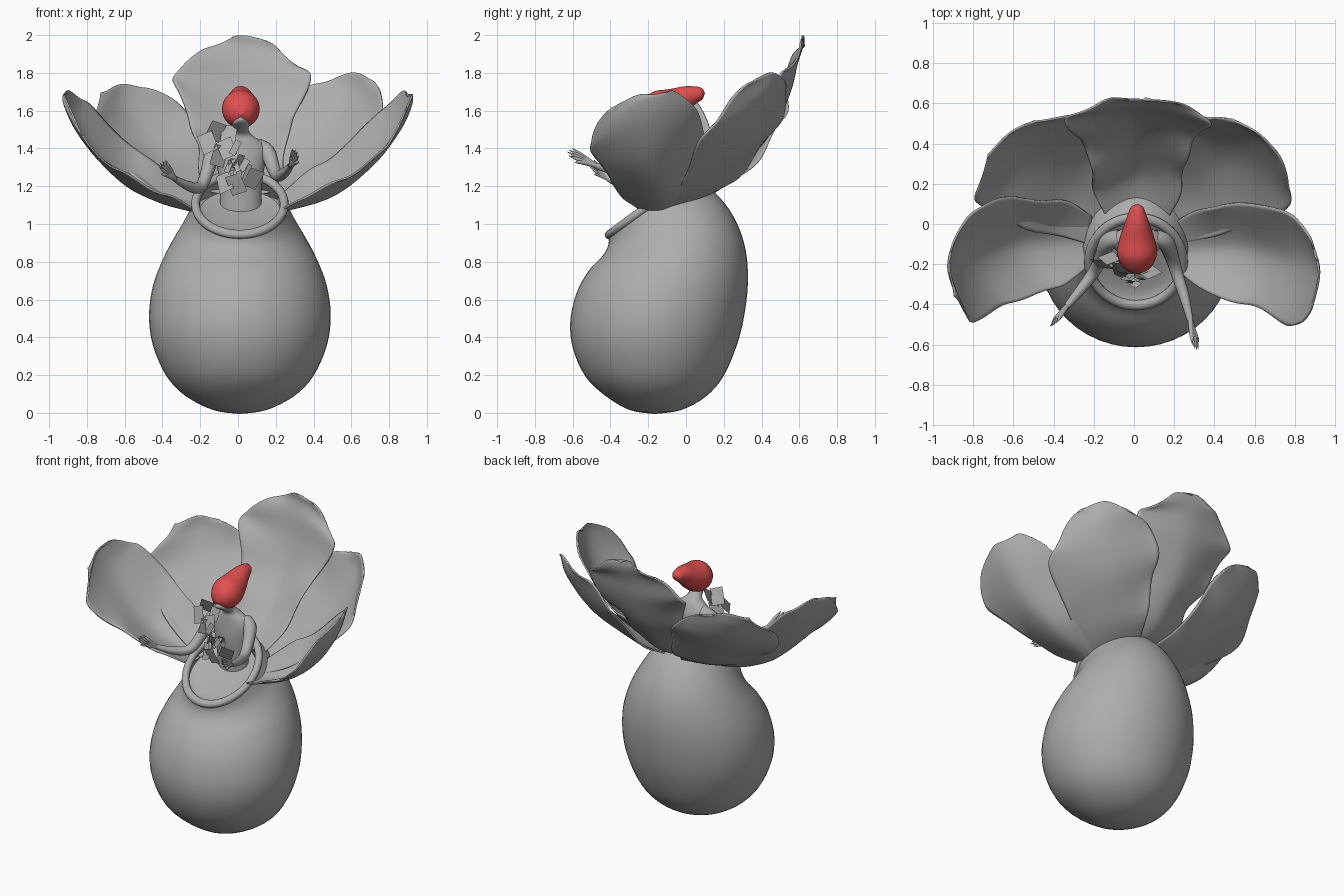
import bpy, bmesh, math, random
from mathutils import Vector, Euler

cube = bpy.data.objects.get("Cube")
if cube:
    bpy.data.objects.remove(cube, do_unlink=True)
random.seed(4)


def material(name, colour):
    mat = bpy.data.materials.new(name)
    mat.use_nodes = True
    mat.diffuse_color = colour
    shader = next(n for n in mat.node_tree.nodes if n.type == "BSDF_PRINCIPLED")
    shader.inputs["Base Color"].default_value = colour
    return mat


GREY = material("clay grey", (.42, .42, .42, 1))
RED = material("bud red", (.76, .08, .08, 1))


def spline(points, steps):
    """Smooth curve through points with any number of components."""
    pts = [Vector(p) for p in points]
    out = []
    for i in range(len(pts) - 1):
        a, b, c = pts[max(i - 1, 0)], pts[i], pts[i + 1]
        d = pts[min(i + 2, len(pts) - 1)]
        for k in range(steps):
            t = k / steps
            out.append(b + (c - a) * (t / 2)
                       + (a * 2 - b * 5 + c * 4 - d) * (t * t / 2)
                       + (b * 3 - a - c * 3 + d) * (t ** 3 / 2))
    return out + [pts[-1]]


def skin(name, rows, mat, wrap=True, thickness=0):
    """Mesh a grid of points, optionally closed around and thickened."""
    bm = bmesh.new()
    grid = [[bm.verts.new(p) for p in row] for row in rows]
    count = len(rows[0])
    for low, high in zip(grid, grid[1:]):
        for j in range(count if wrap else count - 1):
            k = (j + 1) % count
            bm.faces.new((low[j], low[k], high[k], high[j]))
    bmesh.ops.remove_doubles(bm, verts=bm.verts, dist=.0002)
    bmesh.ops.recalc_face_normals(bm, faces=bm.faces)
    for face in bm.faces:
        face.smooth = True
    mesh = bpy.data.meshes.new(name)
    bm.to_mesh(mesh)
    bm.free()
    mesh.materials.append(mat)
    obj = bpy.data.objects.new(name, mesh)
    bpy.context.collection.objects.link(obj)
    if thickness:
        mod = obj.modifiers.new("thickness", "SOLIDIFY")
        mod.thickness = thickness
        mod.offset = 0


def ring(centre, u, v, sides):
    angles = [math.tau * k / sides for k in range(sides)]
    return [centre + u * math.cos(a) + v * math.sin(a) for a in angles]


def tube(name, points, mat, sides=12, steps=5):
    """Round limb through (x, y, z, radius) points."""
    path = spline(points, steps)
    rows = []
    for i, p in enumerate(path):
        t = path[min(i + 1, len(path) - 1)].xyz - path[max(i - 1, 0)].xyz
        u = t.cross(Vector((.3, .1, 1))).normalized()
        v = t.cross(u).normalized()
        r = max(p.w, 0)
        rows.append(ring(p.xyz, u * r, v * r, sides))
    skin(name, rows, mat)


def loft(name, sections, x, mat, sides=48, thickness=0):
    """Sections: half width, then front (y, z) and back (y, z) points."""
    rows = []
    for w, fy, fz, by, bz in spline(sections, 4):
        front, back = Vector((x, fy, fz)), Vector((x, by, bz))
        rows.append(ring((front + back) / 2, Vector((max(w, 0), 0, 0)),
                         (back - front) / 2, sides))
    skin(name, rows, mat, thickness=thickness)


# Leaning egg-shaped pot with an opening tilted forward
loft("pot_body", [
    (0, -.17, 0, -.17, 0), (.14, -.30, .022, -.03, .02),
    (.285, -.43, .1, .1, .09), (.385, -.53, .2, .195, .2),
    (.455, -.592, .34, .27, .38), (.475, -.607, .48, .308, .55),
    (.455, -.575, .63, .322, .71), (.405, -.51, .75, .31, .86),
    (.345, -.435, .83, .265, 1), (.285, -.405, .89, .18, 1.13),
    (.235, -.405, .945, .03, 1.265)], .01, GREY, thickness=.012)

bpy.ops.mesh.primitive_torus_add(
    major_segments=56, minor_segments=12, major_radius=.235, minor_radius=.023,
    location=(.01, -.187, 1.105), rotation=(.634, 0, 0))
rim = bpy.context.object
rim.name = "pot_rim"
rim.scale.y = 1.15
rim.data.materials.append(GREY)
bpy.ops.object.shade_smooth()

# Shallow floor inside the opening
loft("pot_inner_floor", [(.215, -.39, .95, .02, 1.18), (.15, -.33, .96, -.04, 1.13),
                         (0, -.18, 1.04, -.18, 1.04)], .01, GREY)


# Petals: each row holds one edge, the middle and the other edge
def petal(name, rows, side=1, stretch=1, phase=0, shift=0):
    grid = []
    for i, row in enumerate(spline(rows, 6)):
        line = spline([row[0:3], row[3:6], row[6:9]], 10)
        for j, p in enumerate(line):
            edge = abs(j / 10 - 1)
            fade = min(1, i / 8)
            wave = math.sin(i * .55 + j * .2 + phase) * (.3 + edge ** 2) * fade
            p += Vector((.006, -.007, .011)) * wave
            p.x *= side
            p.y += shift
            p.z = 1.1 + (p.z - 1.1) * stretch
        grid.append(line)
    skin(name, grid, GREY, wrap=False, thickness=.01)


back = [(.16, .04, 1.17, .06, 1.15), (.22, .17, 1.28, .24, 1.24),
        (.235, .29, 1.42, .36, 1.38), (.275, .41, 1.56, .48, 1.53),
        (.36, .49, 1.74, .55, 1.71), (.32, .54, 1.83, .59, 1.85),
        (.18, .61, 1.93, .615, 1.95), (.04, .62, 1.99, .62, 1.995)]
petal("back_petal", [(.018 - w, ey, ez, .018, my, mz, .018 + w, ey, ez)
                     for w, ey, ez, my, mz in back], phase=2)

middle = [(.04, .10, 1.14, .15, .02, 1.11, .22, -.10, 1.08),
          (.12, .25, 1.24, .30, .14, 1.20, .42, -.05, 1.16),
          (.18, .40, 1.40, .44, .28, 1.36, .61, .01, 1.31),
          (.23, .50, 1.57, .54, .38, 1.53, .77, .10, 1.46),
          (.33, .535, 1.70, .60, .44, 1.69, .77, .20, 1.62),
          (.50, .515, 1.77, .62, .45, 1.80, .72, .35, 1.74)]
front = [(.21, .01, 1.14, .23, -.13, 1.07, .24, -.25, 1.08),
         (.34, .08, 1.25, .42, -.12, 1.12, .36, -.34, 1.15),
         (.50, .095, 1.36, .59, -.13, 1.21, .50, -.385, 1.21),
         (.68, .09, 1.52, .75, -.17, 1.36, .64, -.43, 1.29),
         (.80, .03, 1.64, .87, -.20, 1.53, .76, -.50, 1.38),
         (.87, -.06, 1.69, .92, -.25, 1.64, .83, -.50, 1.48),
         (.91, -.17, 1.69, .92, -.26, 1.68, .89, -.38, 1.61)]
for label, side, stretch, shift in (("left", 1, 1, 0), ("right", -1, .92, .03)):
    petal(label + "_middle_petal", middle, side, stretch, phase=side)
    petal(label + "_front_petal", front, side, phase=side + 3, shift=shift)

# Slim figure rising from the opening
loft("torso", [
    (.11, -.14, 1.06, 0, 1.06), (.11, -.15, 1.18, -.01, 1.18),
    (.125, -.16, 1.3, -.01, 1.3), (.14, -.155, 1.38, -.015, 1.38),
    (.115, -.15, 1.43, -.03, 1.43), (.06, -.15, 1.47, -.05, 1.47),
    (.04, -.185, 1.5, -.09, 1.5), (.045, -.245, 1.535, -.13, 1.535),
    (.02, -.255, 1.56, -.15, 1.56), (0, -.2, 1.575, -.18, 1.575)],
    .015, GREY, sides=24)

# Red teardrop head, narrow end to the back
tube("teardrop_head", [
    (.015, -.25, 1.58, 0), (.015, -.225, 1.585, .058), (.015, -.18, 1.595, .09),
    (.015, -.13, 1.61, .1), (.015, -.07, 1.634, .086), (.015, 0, 1.67, .062),
    (.015, .05, 1.685, .045), (.015, .085, 1.69, .03), (.015, .1, 1.69, 0)],
    RED, sides=28)


# Arms reaching forward, with open hands
def arm(label, side, points, tip):
    tube(label + "_arm", points, GREY)
    wrist, tip = Vector(points[-1][:3]), Vector(tip)
    reach = tip - wrist
    across = reach.cross(Vector((side, .3, .6))).normalized() * side
    knuckle = wrist + reach * .45
    for n, (spread, length) in enumerate(
            ((-.045, .65), (-.026, .92), (-.008, 1), (.01, .97), (.028, .88))):
        root = knuckle + across * spread * .55
        end = wrist + reach * length + across * spread
        tube(f"{label}_finger_{n}", [(*wrist, .013), (*root, .011),
             (*((root + end) / 2), .008), (*end, 0)], GREY, sides=8, steps=3)


arm("left", 1, [(.10, -.07, 1.41, .045), (.155, -.09, 1.38, .043),
                (.19, -.17, 1.29, .035), (.215, -.25, 1.255, .031),
                (.25, -.36, 1.275, .026), (.28, -.48, 1.31, .016)],
    (.31, -.63, 1.39))
arm("right", -1, [(-.07, -.07, 1.41, .045), (-.13, -.09, 1.38, .043),
                  (-.165, -.17, 1.27, .035), (-.2, -.24, 1.195, .031),
                  (-.26, -.32, 1.2, .026), (-.335, -.41, 1.24, .016)],
    (-.41, -.51, 1.33))


# Loose flat scraps in front of the chest
def scrap(name, place, width, height):
    spin = Euler((random.uniform(-.6, .6), random.uniform(-.5, .5),
                  random.uniform(-.7, .7)))
    rows = []
    for z in (-height / 2, height / 2):
        row = [Vector((x, 0, z)) for x in (-width / 2, width / 2)]
        for p in row:
            p.rotate(spin)
        rows.append([Vector(place) + p for p in row])
    skin(name, rows, GREY, wrap=False)


large = [(-.16, -.2, 1.43), (-.06, -.22, 1.4), (-.12, -.17, 1.49),
         (-.05, -.18, 1.47), (-.07, -.24, 1.22), (.08, -.24, 1.24),
         (-.01, -.27, 1.21), (-.1, -.2, 1.36)]
for n, place in enumerate(large):
    scrap(f"large_scrap_{n}", place, .085, .11)
for n in range(12):
    place = (random.gauss(-.015, .035), random.uniform(-.3, -.2),
             random.gauss(1.3, .03))
    scrap(f"small_scrap_{n}", place, random.uniform(.02, .05), random.uniform(.05, .09))
